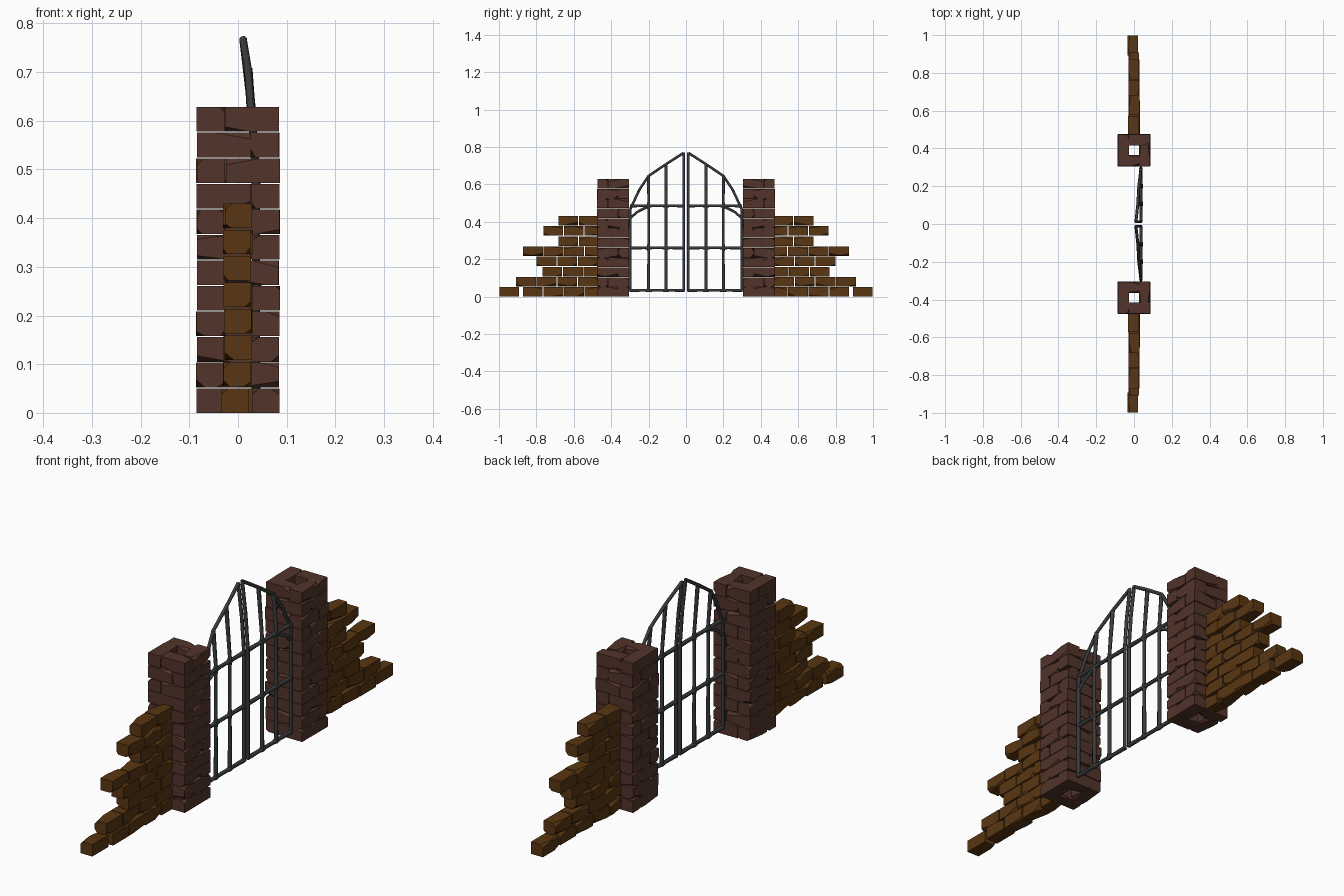
import bpy, bmesh, random
from mathutils import Vector

if "Cube" in bpy.data.objects:
    bpy.data.objects.remove(bpy.data.objects["Cube"])

random.seed(7)


def material(name, rgb):
    m = bpy.data.materials.new(name)
    m.diffuse_color = (*rgb, 1)
    m.use_nodes = True
    m.node_tree.nodes["Principled BSDF"].inputs["Base Color"].default_value = m.diffuse_color
    return m


PILLAR = material("dark_red_brick", (0.085, 0.034, 0.023))
WALL = material("brown_brick", (0.1, 0.037, 0.006))
IRON = material("iron", (0.04, 0.043, 0.046))


def brick(bm, lo, hi, chips=3):
    """Box from lo to hi with a few corners knocked off by slanted planes."""
    lo, hi = Vector(lo), Vector(hi)
    mid, half = (lo + hi) / 2, (hi - lo) / 2
    b = bmesh.new()
    bmesh.ops.create_cube(b, size=2)
    for v in b.verts:
        v.co = mid + v.co * half
    corners = [(x, y, z) for x in (-1, 1) for y in (-1, 1) for z in (-1, 1)]
    long_axis = max(range(3), key=lambda i: half[i])
    for s in random.sample(corners, chips):
        cut = [random.uniform(0.008, 0.02) for _ in range(3)]
        cut[long_axis] = random.uniform(0.02, 0.09)
        s = Vector(s)
        n = Vector([s[i] / cut[i] for i in range(3)]).normalized()
        p = mid + half * s
        p[long_axis] -= s[long_axis] * cut[long_axis]
        bmesh.ops.bisect_plane(b, geom=b.verts[:] + b.edges[:] + b.faces[:],
                               plane_co=p, plane_no=n, clear_outer=True)
        rim = [e for e in b.edges if e.is_boundary]
        if rim:
            bmesh.ops.holes_fill(b, edges=rim, sides=0)
    bmesh.ops.recalc_face_normals(b, faces=b.faces[:])
    tmp = bpy.data.meshes.new("tmp")
    b.to_mesh(tmp)
    b.free()
    bm.from_mesh(tmp)
    bpy.data.meshes.remove(tmp)


def mirrored_object(name, bm, mat):
    me = bpy.data.meshes.new(name)
    bm.to_mesh(me)
    bm.free()
    me.materials.append(mat)
    ob = bpy.data.objects.new(name, me)
    bpy.context.collection.objects.link(ob)
    m = ob.modifiers.new("mirror", 'MIRROR')
    m.use_axis = (False, True, False)
    m.use_mirror_merge = False


# Pillars: hollow pinwheel courses, alternating hand
bm = bmesh.new()
H, CY, W, G = 0.085, 0.39, 0.058, 0.001
COURSE = 0.63 / 12
for k in range(12):
    f = 1 if k % 2 else -1
    z0, z1 = k * COURSE, (k + 1) * COURSE - 0.002
    for x0, x1, y0, y1 in ((-H, H - W - G, -H, -H + W), (H - W, H, -H, H - W - G),
                           (-H + W + G, H, H - W, H), (-H, -H + W, -H + W + G, H)):
        if f < 0:
            x0, x1 = -x1, -x0
        j = random.uniform(-0.0015, 0.0015)
        brick(bm, (x0 + j, CY + y0 + j, z0), (x1 + j, CY + y1 + j, z1))
mirrored_object("gate_pillars", bm, PILLAR)

# Ruined walls: ragged courses, bricks laid inward from each broken end
bm = bmesh.new()
ENDS = (1.0, 0.91, 0.77, 0.80, 0.873, 0.685, 0.765, 0.685)
STEP = 0.4345 / 8
for k, end in enumerate(ENDS):
    y = end
    while y > 0.48:
        y0 = max(y - 0.108, 0.47)
        if y0 < 0.5:
            y0 = 0.47
        j = -0.006 if y > 0.95 else random.uniform(-0.003, 0.003)
        brick(bm, (-0.028 + j, y0, k * STEP), (0.028 + j, y - 0.002, (k + 1) * STEP - 0.004))
        y = y0 - (0.018 if y > 0.95 else 0.002)
mirrored_object("ruined_walls", bm, WALL)


# Gate leaves: iron bars swelling where they cross
def lean(z):
    return 0.037 - max(0, z - 0.5) * 0.08


def bar(curve, side, pts, joints=()):
    """pts are (y, z); joints are fractions along a straight bar that swell."""
    path = [(y, z, 1.0) for y, z in pts]
    if joints:
        (ya, za), (yb, zb) = pts
        length = abs(yb - ya) + abs(zb - za)
        d = 0.02 / length
        ts = {0: 1.2, 1: 1.2}
        for t in joints:
            ts.update({t - d: 1.0, t: 1.45, t + d: 1.0})
        path = [(ya + (yb - ya) * t, za + (zb - za) * t, r)
                for t, r in sorted(ts.items()) if 0 <= t <= 1]
    sp = curve.splines.new('POLY')
    sp.points.add(len(path) - 1)
    for p, (y, z, r) in zip(sp.points, path):
        x = lean(z) - (0.006 * max(0, 0.1 - y) / 0.1 if z > 0.65 else 0)
        p.co = (x, side * y, z, 1)
        p.radius = r


BASE, LOW, HIGH = 0.033, 0.26, 0.485
for side, name in ((1, "gate_leaf_right"), (-1, "gate_leaf_left")):
    cu = bpy.data.curves.new(name, 'CURVE')
    cu.dimensions = '3D'
    cu.bevel_depth = 0.0078
    cu.bevel_resolution = 1
    cu.use_fill_caps = True
    # upright bars
    for y, top in ((0.2, 0.645), (0.107, 0.708)):
        bar(cu, side, [(y, BASE), (y, top)],
            [(z - BASE) / (top - BASE) for z in (LOW, HIGH)])
    bar(cu, side, [(0.013, BASE - 0.006), (0.013, HIGH), (0.013, 0.63), (0.013, 0.77)])
    bar(cu, side, [(0.298, BASE - 0.006), (0.298, 0.425)])
    # cross rails
    for z in (BASE, LOW, HIGH):
        bar(cu, side, [(0.01, z), (0.3, z)],
            [(y - 0.01) / 0.29 for y in (0.107, 0.2)])
    # arched top and small shoulder brace
    bar(cu, side, [(0.298, 0.42), (0.297, 0.47), (0.25, 0.57), (0.2, 0.645),
                   (0.107, 0.708), (0.013, 0.768)])
    bar(cu, side, [(0.298, 0.42), (0.26, 0.453), (0.2, 0.483)])
    cu.materials.append(IRON)
    ob = bpy.data.objects.new(name, cu)
    bpy.context.collection.objects.link(ob)
